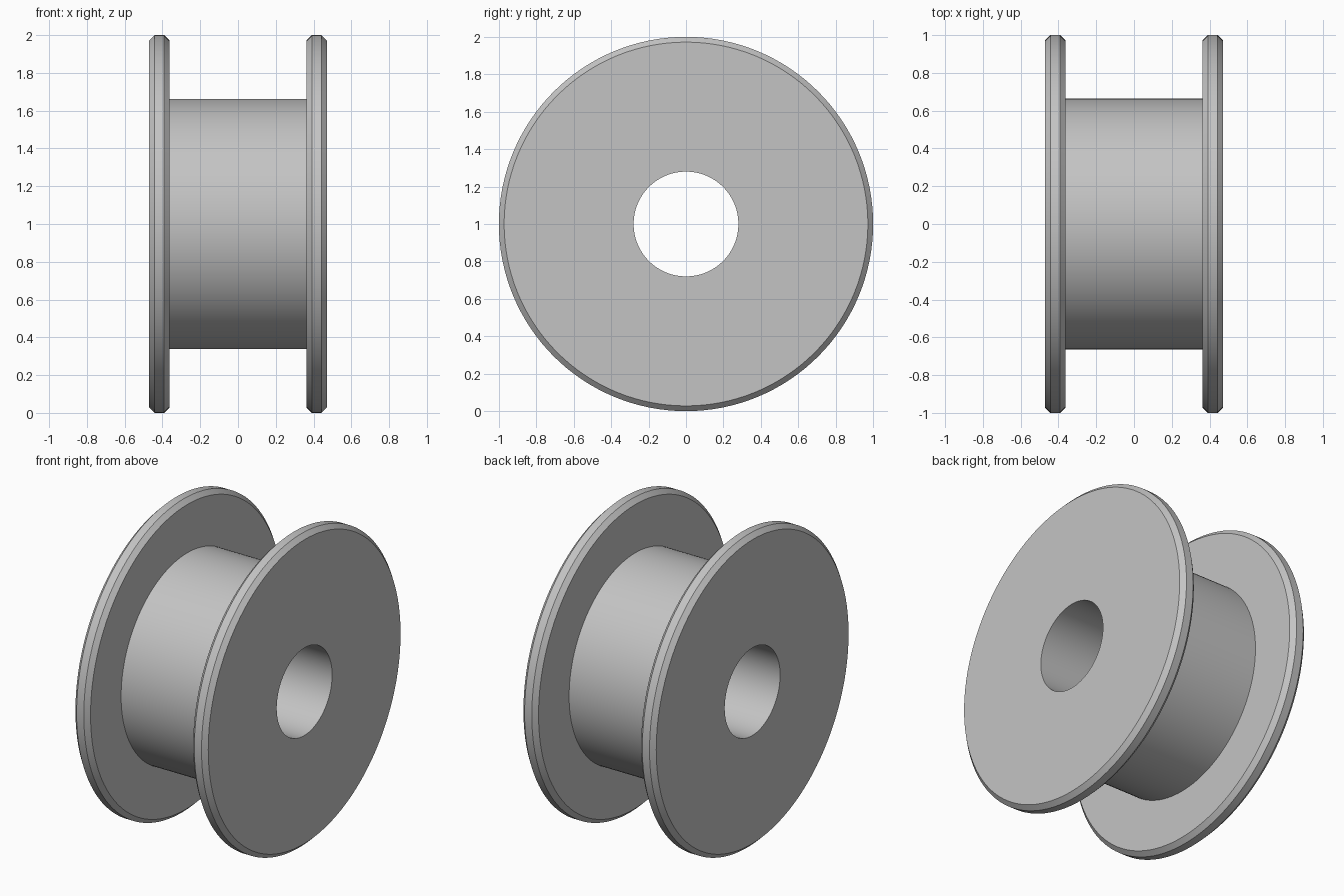
import bpy
import bmesh
from math import cos, sin, tau, radians

if "Cube" in bpy.data.objects:
    bpy.data.objects.remove(bpy.data.objects["Cube"], do_unlink=True)

SEGMENTS = 128
BORE, HUB, RIM = 0.28, 0.663, 1.0
OUTER, INNER = 0.47, 0.363      # flange faces along the axle
CHAMFER = 0.028

# Plain grey material
grey = bpy.data.materials.new("plain_grey")
grey.use_nodes = True
colour = (0.55, 0.55, 0.55, 1.0)
grey.diffuse_color = colour
shader = next(n for n in grey.node_tree.nodes if n.type == 'BSDF_PRINCIPLED')
shader.inputs["Base Color"].default_value = colour

# Half profile (x, radius) of one flange, from hub out over the rim to the bore
half = [
    (INNER, HUB),
    (INNER, RIM - CHAMFER),
    (INNER + CHAMFER, RIM),
    (OUTER - CHAMFER, RIM),
    (OUTER, RIM - CHAMFER),
    (OUTER, BORE),
]
# The mirrored half closes the loop along the bore and the hub
profile = half + [(-x, r) for x, r in reversed(half)]


def revolve(name, loop):
    """Revolve a closed profile round the x axis, centred at the rim height."""
    bm = bmesh.new()
    rings = []
    for i in range(SEGMENTS):
        a = tau * i / SEGMENTS
        rings.append([bm.verts.new((x, r * cos(a), RIM + r * sin(a)))
                      for x, r in loop])
    for i, ring in enumerate(rings):
        following = rings[(i + 1) % SEGMENTS]
        for j in range(len(loop)):
            k = (j + 1) % len(loop)
            bm.faces.new((ring[j], ring[k], following[k], following[j]))
    bmesh.ops.recalc_face_normals(bm, faces=bm.faces)
    mesh = bpy.data.meshes.new(name)
    bm.to_mesh(mesh)
    bm.free()
    mesh.materials.append(grey)
    obj = bpy.data.objects.new(name, mesh)
    bpy.context.collection.objects.link(obj)
    return obj


# Spool with two chamfered flanges, a hub and a through bore
spool = revolve("flanged_spool", profile)
bpy.ops.object.select_all(action='DESELECT')
spool.select_set(True)
bpy.context.view_layer.objects.active = spool
bpy.ops.object.shade_smooth_by_angle(angle=radians(30))
